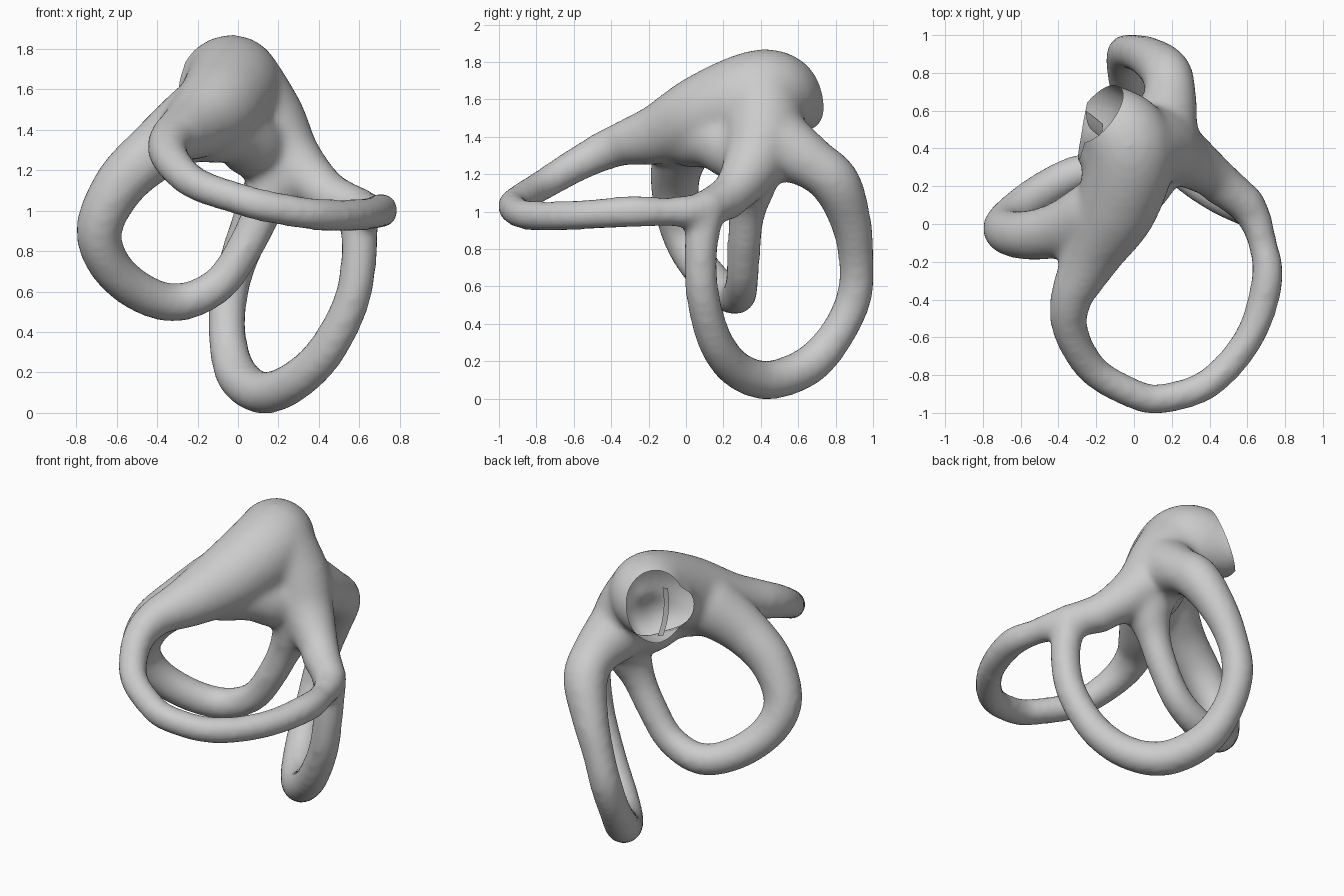
import bpy, bmesh
from mathutils import Vector, Matrix

cube = bpy.data.objects.get("Cube")
if cube:
    bpy.data.objects.remove(cube, do_unlink=True)

grey = bpy.data.materials.new("plain grey")
grey.use_nodes = True
grey.diffuse_color = (0.6, 0.6, 0.6, 1)
grey.node_tree.nodes["Principled BSDF"].inputs["Base Color"].default_value = (0.6, 0.6, 0.6, 1)


def spline(points, steps=8):
    """Smooth curve through (x, y, z, radius) points."""
    pts = [Vector(p) for p in points]
    pts = [pts[0]] + pts + [pts[-1]]
    for a, b, c, d in zip(pts, pts[1:], pts[2:], pts[3:]):
        for i in range(steps):
            t = i / steps
            yield 0.5 * (2 * b + (c - a) * t + (2 * a - 5 * b + 4 * c - d) * t ** 2
                         + (3 * b - a - 3 * c + d) * t ** 3)
    yield pts[-1]


def sweep(bm, points):
    """Chain of overlapping balls, fused later by the remesh."""
    for p in spline(points):
        bmesh.ops.create_icosphere(bm, subdivisions=3, radius=p.w + 0.007,
                                   matrix=Matrix.Translation(p.xyz))


def make_object(name, bm):
    mesh = bpy.data.meshes.new(name)
    bm.to_mesh(mesh)
    bm.free()
    mesh.materials.append(grey)
    obj = bpy.data.objects.new(name, mesh)
    bpy.context.collection.objects.link(obj)
    return obj


def slice_open(bm, faces, point, normal):
    """Cut the given faces along a plane and drop the outer side."""
    geom = {v for f in faces for v in f.verts} | {e for f in faces for e in f.edges}
    bmesh.ops.bisect_plane(bm, geom=list(geom) + faces, plane_co=point,
                           plane_no=normal, clear_outer=True)


# Hollow chamber, from the open end down to the front
chamber = [(-.28, .66, 1.62, .165), (-.19, .58, 1.60, .175), (-.03, .42, 1.63, .235),
           (-.08, .12, 1.53, .215), (-.21, -.13, 1.42, .16), (-.30, -.32, 1.37, .115)]
chamber_floor = [(.12, .45, 1.43, .18), (.08, .29, 1.33, .165), (.0, .16, 1.38, .15),
                 (-.14, .03, 1.39, .15)]
chamber_side = [(-.12, .40, 1.59, .18), (-.17, .42, 1.58, .14), (-.22, .43, 1.58, .11)]
shoulder = [(.0, .40, 1.60, .23), (.13, .41, 1.44, .20), (.25, .36, 1.26, .155),
            (.42, .25, 1.10, .11), (.58, .12, 1.02, .09)]

# Three looping canals
front_loop = [(-.21, -.13, 1.42, .13), (-.32, -.35, 1.36, .11), (-.34, -.55, 1.27, .09),
              (-.22, -.77, 1.14, .078), (.0, -.90, 1.06, .075), (.15, -.925, 1.02, .075),
              (.40, -.84, .98, .075), (.61, -.60, .98, .075), (.705, -.30, 1.0, .08),
              (.68, -.10, 1.0, .072), (.61, .08, 1.01, .09), (.45, .22, 1.07, .11)]
back_loop = [(.59, .11, 1.02, .095), (.60, .08, .80, .085), (.56, .09, .55, .085),
             (.43, .16, .30, .09), (.27, .28, .15, .095), (.12, .45, .10, .10),
             (.0, .66, .18, .10), (-.05, .81, .35, .09), (-.05, .90, .55, .09),
             (.0, .91, .75, .09), (.08, .88, .95, .105), (.17, .80, 1.15, .128),
             (.19, .67, 1.26, .135), (.15, .50, 1.36, .18)]
side_loop = [(-.20, .05, 1.45, .18), (-.39, -.03, 1.31, .145), (-.575, -.06, 1.14, .125),
             (-.685, -.03, .92, .11), (-.64, .05, .74, .10), (-.49, .17, .60, .095),
             (-.30, .27, .545, .09), (-.10, .30, .63, .084), (.03, .31, .81, .085),
             (.12, .325, 1.0, .095), (.18, .35, 1.18, .14), (.12, .40, 1.40, .17)]

bm = bmesh.new()
for path in (chamber, chamber_floor, chamber_side, shoulder, front_loop, back_loop, side_loop):
    sweep(bm, path)
rough = make_object("rough_shape", bm)

# Fuse everything into one skin with soft joints
remesh = rough.modifiers.new("fuse", 'REMESH')
remesh.mode = 'VOXEL'
remesh.voxel_size = 0.022
soften = rough.modifiers.new("soften", 'SMOOTH')
soften.factor = 0.5
soften.iterations = 16
bpy.context.view_layer.update()
fused = rough.evaluated_get(bpy.context.evaluated_depsgraph_get())
bm = bmesh.new()
bm.from_mesh(fused.to_mesh())
fused.to_mesh_clear()
bpy.data.objects.remove(rough, do_unlink=True)

# Slice the back end open, then the smaller side window next to it
center = Vector((-.20, .595, 1.60))
normal = Vector((-.72, .58, .38)).normalized()
slice_open(bm, bm.faces[:], center, normal)
window = [f for f in bm.faces
          if f.calc_center_median().z > 1.40 and f.calc_center_median().y > .22
          and f.calc_center_median().x < -.12]
slice_open(bm, window, Vector((-.275, .44, 1.58)), Vector((-.97, .2, .1)).normalized())
for f in bm.faces:
    f.smooth = True
    f.material_index = 0
make_object("canal_body", bm)

# Thin curved wall dividing the opening
across = Vector((0, 0, 1)).cross(normal).normalized()
upward = normal.cross(across)
bm = bmesh.new()
rows = []
for i in range(9):
    v = -1 + i / 4
    edge = center + across * (.08 + .03 * v - .02 * v * v) + upward * (.14 * v)
    rows.append([bm.verts.new(edge - normal * depth) for depth in (.01, .07, .13)])
for a, b in zip(rows, rows[1:]):
    for j in range(2):
        bm.faces.new((a[j], a[j + 1], b[j + 1], b[j])).smooth = True
make_object("opening_divider", bm)
